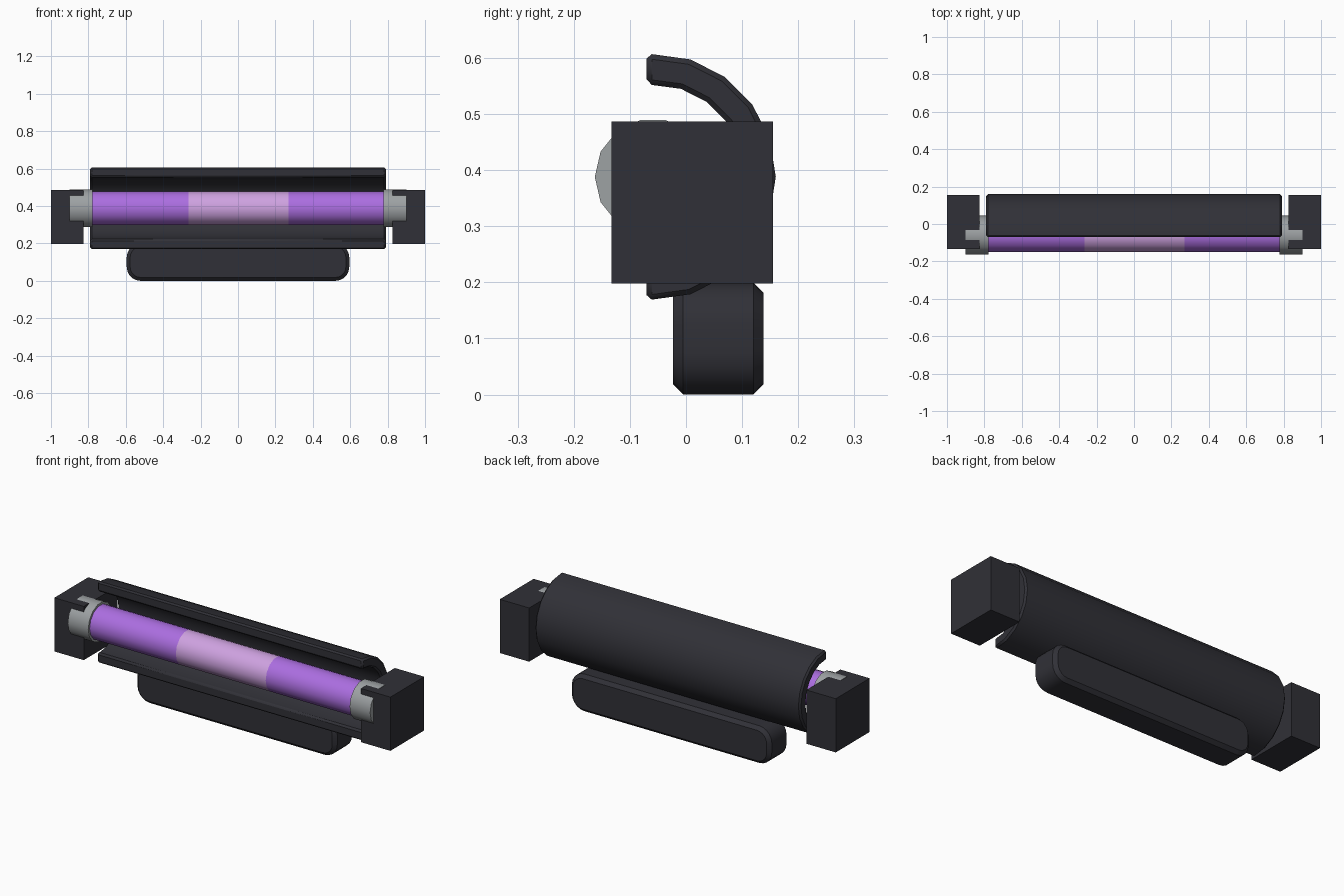
import bpy, bmesh, math
from mathutils import Vector

if "Cube" in bpy.data.objects:
    bpy.data.objects.remove(bpy.data.objects["Cube"])

AXIS_Y, AXIS_Z = -0.059, 0.388   # shared axis of tube, caps and shroud


def material(name, rgb):
    m = bpy.data.materials.new(name)
    m.diffuse_color = (*rgb, 1)
    m.use_nodes = True
    m.node_tree.nodes["Principled BSDF"].inputs["Base Color"].default_value = m.diffuse_color
    return m


dark = material("dark plastic", (0.030, 0.030, 0.038))
metal = material("grey metal", (0.34, 0.36, 0.37))
purple = material("purple glass", (0.41, 0.155, 0.75))
lilac = material("pale lilac glass", (0.62, 0.36, 0.75))


def finish(name, bm, mats, smooth=None, bevel=0):
    """Turn a bmesh into a named object with optional bevel and smoothing."""
    bmesh.ops.recalc_face_normals(bm, faces=bm.faces)
    me = bpy.data.meshes.new(name)
    bm.to_mesh(me)
    bm.free()
    ob = bpy.data.objects.new(name, me)
    bpy.context.collection.objects.link(ob)
    for m in mats:
        me.materials.append(m)
    if bevel:
        mod = ob.modifiers.new("bevel", 'BEVEL')
        mod.width = bevel
        mod.segments = 1
        mod.limit_method = 'ANGLE'
        mod.angle_limit = math.radians(50)
    if smooth:
        bpy.ops.object.select_all(action='DESELECT')
        ob.select_set(True)
        bpy.context.view_layer.objects.active = ob
        bpy.ops.object.shade_smooth_by_angle(angle=math.radians(smooth))
    return ob


def prism(points, offset):
    """Extrude a closed outline along an offset vector."""
    bm = bmesh.new()
    face = bm.faces.new([bm.verts.new(p) for p in points])
    ext = bmesh.ops.extrude_face_region(bm, geom=[face])
    verts = [v for v in ext["geom"] if isinstance(v, bmesh.types.BMVert)]
    bmesh.ops.translate(bm, verts=verts, vec=Vector(offset))
    return bm


def rod(name, x0, x1, r, mat, sides=14):
    """Cylinder along x on the shared axis, one vertex facing the front."""
    ring = [(x0, AXIS_Y - r * math.cos(a), AXIS_Z + r * math.sin(a))
            for a in (2 * math.pi * i / sides for i in range(sides))]
    return finish(name, prism(ring, (x1 - x0, 0, 0)), [mat], 40)


# light tube in three coloured sections
rod("tube_left", -0.785, -0.265, 0.0915, purple)
rod("tube_middle", -0.265, 0.27, 0.0915, lilac)
rod("tube_right", 0.27, 0.785, 0.0915, purple)

# metal caps and end blocks, mirrored
for side, s in (("left", -1), ("right", 1)):
    rod("cap_" + side, s * 0.778, s * 0.90, 0.1035, metal)
    y0, y1, z0, z1 = -0.133, 0.155, 0.198, 0.487
    outline = [(s * 0.825, y, z) for y, z in ((y0, z0), (y1, z0), (y1, z1), (y0, z1))]
    finish("end_block_" + side, prism(outline, (s * 0.175, 0, 0)), [dark])

# half-round shroud behind the tube, open at the ends and front
def arc(r):
    pts = [(-0.06 + r * math.cos(math.radians(a)), AXIS_Z + r * math.sin(math.radians(a)))
           for a in range(72, -73, -18)]
    return [(-0.07, AXIS_Z + r)] + pts + [(-0.07, AXIS_Z - r)]

section = arc(0.22) + arc(0.165)[::-1]
finish("shroud", prism([(-0.79, y, z) for y, z in section], (1.58, 0, 0)),
       [dark], 30, bevel=0.009)

# rounded foot below the shroud
R, X, H = 0.075, 0.595, 0.2
foot = []
for cx, cz, start in ((X - R, H - R, 0), (R - X, H - R, 90), (R - X, R, 180), (X - R, R, 270)):
    for k in range(6):
        a = math.radians(start + 18 * k)
        foot.append((cx + R * math.cos(a), -0.023, cz + R * math.sin(a)))
finish("foot", prism(foot, (0, 0.161, 0)), [dark], 30, bevel=0.018)
